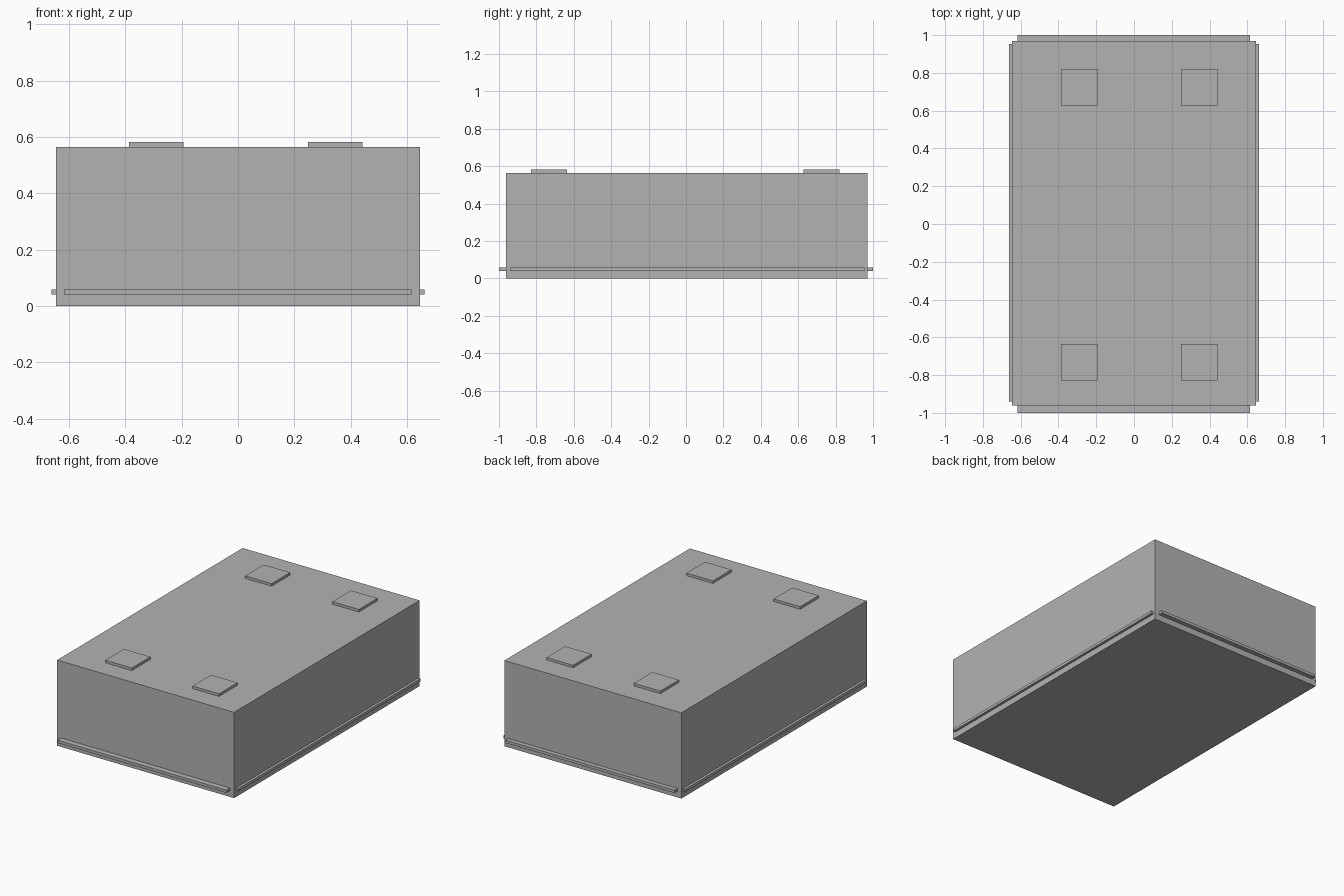
import bpy
from mathutils import Vector

cube = bpy.data.objects.get("Cube")
if cube:
    bpy.data.objects.remove(cube, do_unlink=True)

grey = bpy.data.materials.new("mid grey")
grey.use_nodes = True
COLOUR = (0.45, 0.45, 0.45, 1)
grey.diffuse_color = COLOUR
grey.node_tree.nodes["Principled BSDF"].inputs["Base Color"].default_value = COLOUR


def box(name, low, high):
    """Flat-sided box between two opposite corners."""
    low, high = Vector(low), Vector(high)
    bpy.ops.mesh.primitive_cube_add(size=1)
    ob = bpy.context.object
    ob.name = ob.data.name = name
    size, mid = high - low, (high + low) / 2
    for v in ob.data.vertices:
        v.co = Vector(a * b for a, b in zip(v.co, size)) + mid
    ob.data.materials.append(grey)
    return ob


HALF_W, FRONT, BACK, TOP = 0.645, -0.962, 0.97, 0.565
EMBED = 0.003

# Main block
box("body", (-HALF_W, FRONT, 0), (HALF_W, BACK, TOP))

# Thin rails around the bottom edge
Z0, Z1 = 0.041, 0.059
for name, y0, y1 in (("front_rail", -1, FRONT + EMBED), ("back_rail", BACK - EMBED, 1)):
    box(name, (-0.617, y0, Z0), (0.615, y1, Z1))
for name, x0, x1 in (("right_rail", -0.662, EMBED - HALF_W), ("left_rail", HALF_W - EMBED, 0.662)):
    box(name, (x0, -0.94, Z0), (x1, 0.954, Z1))

# Four square pads on top
PAD = 0.193
for end, y in (("front", -0.829), ("back", 0.627)):
    for side, x in (("right", -0.387), ("left", 0.249)):
        box(f"{end}_{side}_pad", (x, y, TOP - EMBED), (x + PAD, y + PAD, 0.582))
